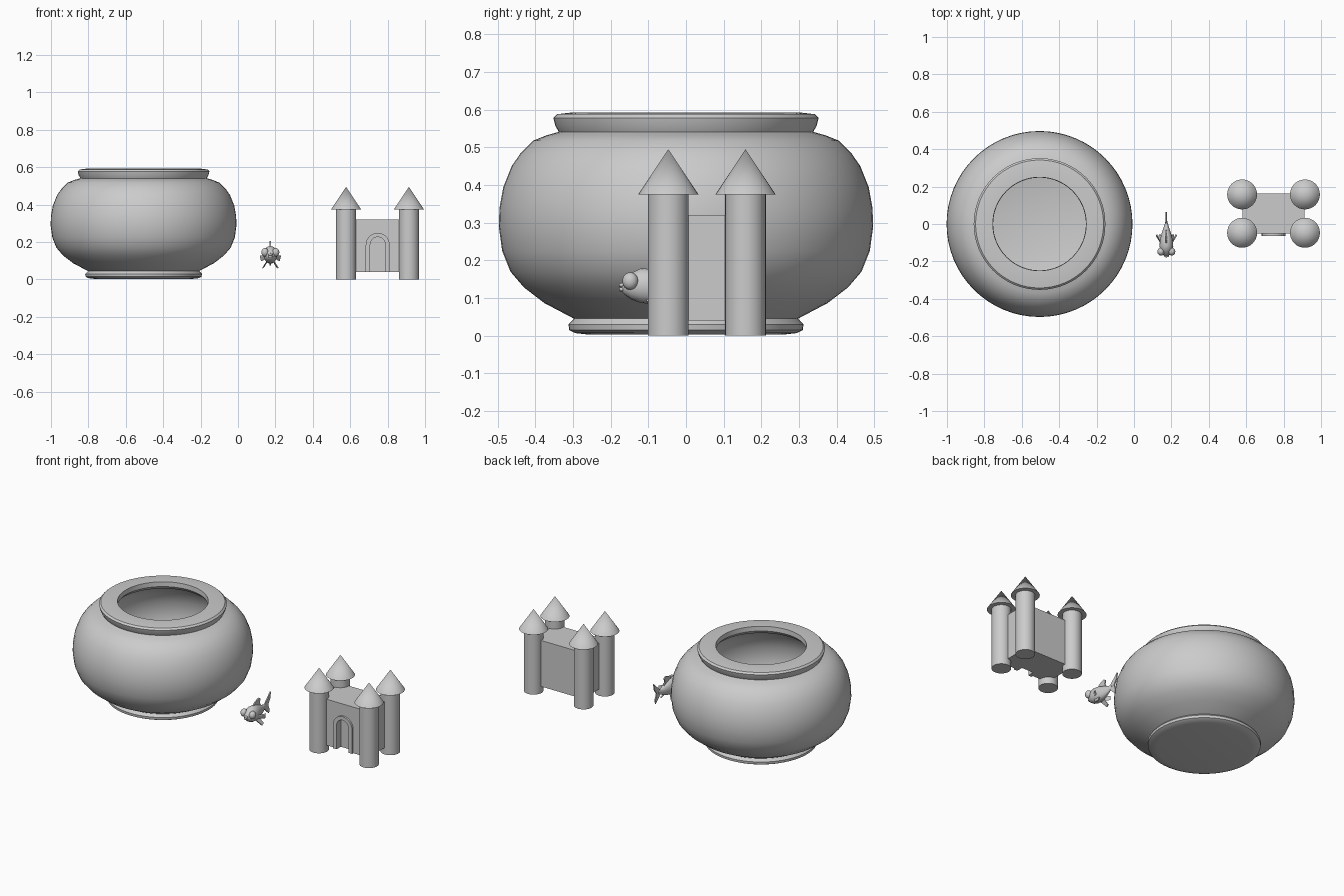
import bpy, bmesh, math
from mathutils import Vector

if "Cube" in bpy.data.objects:
    bpy.data.objects.remove(bpy.data.objects["Cube"])


def make(name, bm, smooth=None):
    bmesh.ops.remove_doubles(bm, verts=bm.verts, dist=1e-5)
    bmesh.ops.recalc_face_normals(bm, faces=bm.faces)
    me = bpy.data.meshes.new(name)
    bm.to_mesh(me)
    bm.free()
    ob = bpy.data.objects.new(name, me)
    bpy.context.collection.objects.link(ob)
    if smooth:
        bpy.ops.object.select_all(action='DESELECT')
        ob.select_set(True)
        bpy.context.view_layer.objects.active = ob
        bpy.ops.object.shade_smooth_by_angle(angle=math.radians(smooth))
    return ob


def lathe(name, profile, loc, n=32, smooth=35):
    bm = bmesh.new()
    vs = [bm.verts.new((r, 0, z)) for r, z in profile]
    es = [bm.edges.new(p) for p in zip(vs, vs[1:])]
    bmesh.ops.spin(bm, geom=vs + es, cent=(0, 0, 0), axis=(0, 0, 1),
                   angle=2 * math.pi, steps=n)
    bmesh.ops.translate(bm, verts=bm.verts, vec=loc)
    return make(name, bm, smooth)


def slab(name, pts, vec, offset=(0, 0, 0)):
    # flat outline thickened along a vector, centred on the outline plane
    vec, offset = Vector(vec), Vector(offset)
    bm = bmesh.new()
    f = bm.faces.new([bm.verts.new(Vector(p) + offset - vec / 2) for p in pts])
    g = bmesh.ops.extrude_face_region(bm, geom=[f])["geom"]
    bmesh.ops.translate(bm, vec=vec, verts=[v for v in g if isinstance(v, bmesh.types.BMVert)])
    return make(name, bm)


def ball(name, loc, r, scale=(1, 1, 1)):
    bm = bmesh.new()
    bmesh.ops.create_uvsphere(bm, u_segments=20, v_segments=12, radius=r)
    bmesh.ops.scale(bm, verts=bm.verts, vec=scale)
    bmesh.ops.translate(bm, verts=bm.verts, vec=loc)
    return make(name, bm, 60)


# Bowl: foot, bulging wall, thick rim, hollow inside
lathe("bowl", [
    (0, 0.003), (0.26, 0.003), (0.295, 0.007), (0.31, 0.015), (0.312, 0.03), (0.297, 0.045),
    (0.375, 0.086), (0.43, 0.128), (0.466, 0.17), (0.488, 0.225), (0.497, 0.29),
    (0.495, 0.34), (0.485, 0.395), (0.463, 0.45), (0.44, 0.483), (0.405, 0.518),
    (0.37, 0.532), (0.338, 0.541), (0.347, 0.558), (0.352, 0.578), (0.342, 0.588),
    (0.3, 0.593), (0.25, 0.593), (0.248, 0.565), (0.265, 0.545), (0.335, 0.52),
    (0.39, 0.495), (0.44, 0.435), (0.465, 0.37), (0.473, 0.29), (0.45, 0.2),
    (0.4, 0.135), (0.34, 0.09), (0.25, 0.06), (0, 0.06)], (-0.505, 0, 0), 64)

# Castle towers with cone roofs
for i, x in enumerate((0.578, 0.914)):
    for j, y in enumerate((-0.047, 0.158)):
        lathe(f"tower_{i}{j}", [(0, 0), (0.054, 0), (0.054, 0.38), (0, 0.38)], (x, y, 0))
        lathe(f"tower_roof_{i}{j}", [(0, 0.375), (0.08, 0.375), (0, 0.495)], (x, y, 0))

# Castle keep
keep = slab("castle_keep", [(0.58, -0.052, 0.04), (0.912, -0.052, 0.04),
                            (0.912, -0.052, 0.32), (0.58, -0.052, 0.32)],
            (0, 0.214, 0), (0, 0.107, 0))


def arch(r, spring, base, y, n=14):
    arc = [(0.747 + r * math.cos(a), y, spring + r * math.sin(a))
           for a in (math.pi * k / n for k in range(n + 1))]
    return [(0.747 + r, y, base)] + arc + [(0.747 - r, y, base)]


# Recessed doorway
cutter = slab("door_cutter", arch(0.04, 0.187, 0.02, -0.052), (0, 0.06, 0))
cutter.hide_render = True
cutter.hide_viewport = True
cut = keep.modifiers.new("doorway", 'BOOLEAN')
cut.object = cutter
cut.operation = 'DIFFERENCE'
cut.solver = 'EXACT'

# Raised door frame
outer, inner = arch(0.064, 0.185, 0.04, -0.054), arch(0.04, 0.187, 0.04, -0.054)
slab("door_frame", outer + inner[::-1], (0, 0.018, 0))

# Fish body: ellipses lofted along its length
FX = 0.173
sections = [(-0.17, .010, .011, .128), (-0.162, .021, .021, .129), (-0.145, .031, .035, .131),
            (-0.12, .037, .046, .133), (-0.085, .034, .046, .130), (-0.05, .025, .036, .127),
            (-0.02, .015, .023, .127), (0.003, .008, .015, .13), (0.02, .004, .014, .132)]
bm = bmesh.new()
N = 20
rings = []
for y, w, h, z in sections:
    rings.append([bm.verts.new((FX + w * math.cos(2 * math.pi * k / N), y,
                                z + h * math.sin(2 * math.pi * k / N))) for k in range(N)])
for a, b in zip(rings, rings[1:]):
    for k in range(N):
        bm.faces.new((a[k], a[(k + 1) % N], b[(k + 1) % N], b[k]))
bm.faces.new(rings[0])
bm.faces.new(rings[-1])
make("fish_body", bm, 60)

# Lips
for n, z in (("upper", 0.134), ("lower", 0.123)):
    ball("fish_lip_" + n, (FX, -0.17, z), 0.009, (1.5, 0.9, 0.7))

# Fins on the centre line
slab("fish_dorsal_fin", [(FX, -0.11, .17), (FX, -0.085, .192), (FX, -0.05, .205),
                         (FX, -0.035, .196), (FX, -0.042, .175), (FX, -0.025, .14)], (0.007, 0, 0))
slab("fish_tail", [(FX, 0.0, .137), (FX, 0.03, .168), (FX, 0.064, .2), (FX, 0.06, .165),
                   (FX, 0.038, .132), (FX, 0.05, .1), (FX, 0.047, .075), (FX, 0.022, .098),
                   (FX, 0.0, .122)], (0.007, 0, 0))

# Paired eyes and fins
for s, n in ((-1, "left"), (1, "right")):
    ball("fish_eye_" + n, (FX + s * 0.029, -0.148, 0.145), 0.021, (0.9, 1, 1.1))
    slab("fish_side_fin_" + n, [(FX + s * x, y, z) for x, y, z in (
        (.03, -.105, .128), (.056, -.062, .125), (.05, -.056, .1), (.032, -.095, .108))],
        (0, 0.003, 0.006))
    slab("fish_belly_fin_" + n, [(FX + s * x, y, z) for x, y, z in (
        (.017, -.11, .1), (.042, -.078, .06), (.036, -.055, .064), (.014, -.07, .1))],
        (0.006, 0, 0.002))
